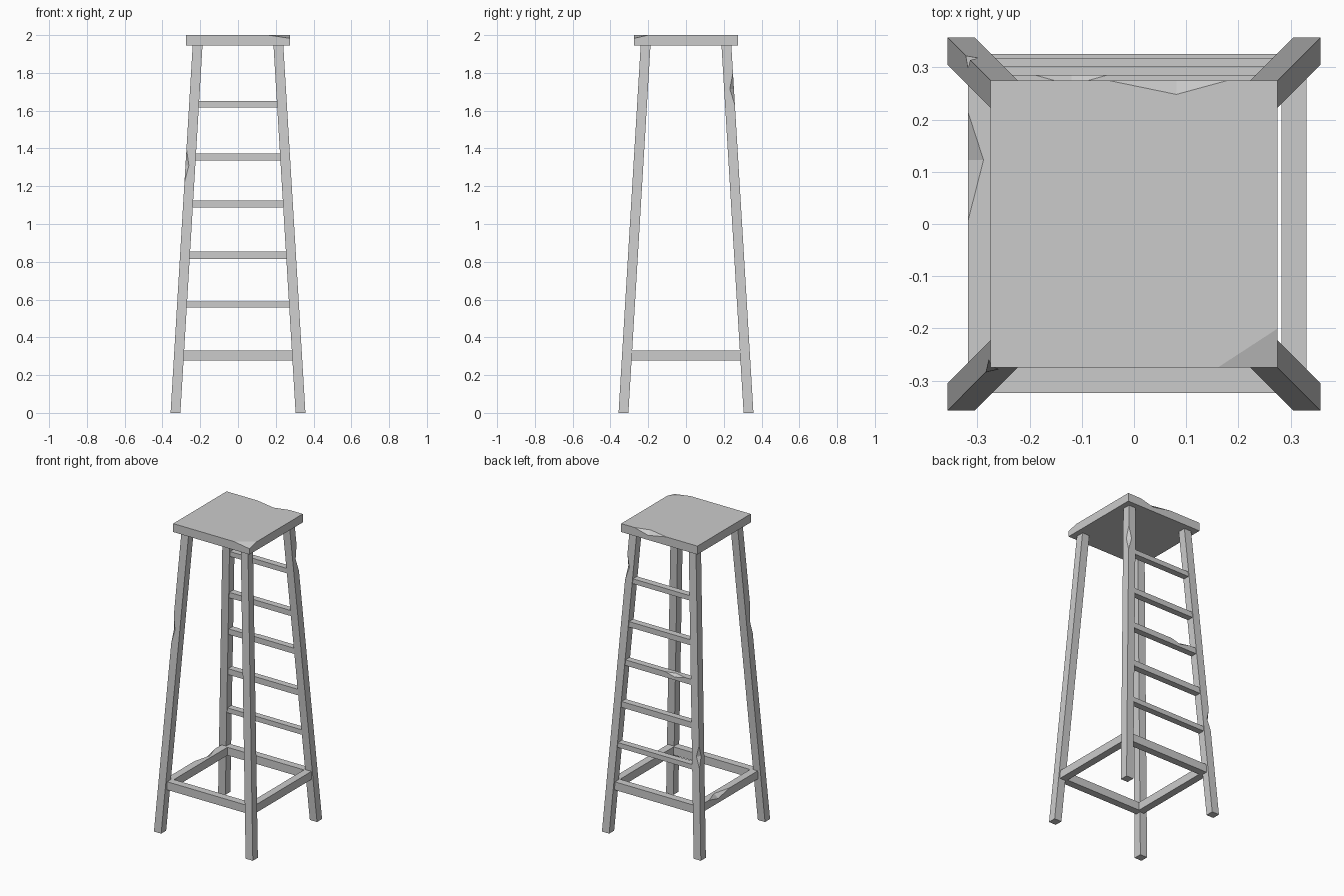
import bpy, bmesh
from mathutils import Vector

if "Cube" in bpy.data.objects:
    bpy.data.objects.remove(bpy.data.objects["Cube"])

SEAT_H, SEAT_Z = 0.275, 1.945


def finish(bm, name):
    bmesh.ops.recalc_face_normals(bm, faces=bm.faces)
    mesh = bpy.data.meshes.new(name)
    bm.to_mesh(mesh)
    bm.free()
    obj = bpy.data.objects.new(name, mesh)
    bpy.context.collection.objects.link(obj)
    return obj


def box(name, lo, hi):
    bm = bmesh.new()
    bmesh.ops.create_cube(bm, size=1)
    for v in bm.verts:
        v.co = [lo[i] if v.co[i] < 0 else hi[i] for i in range(3)]
    return finish(bm, name)


def outer(z):
    """Distance of a leg's outer face from the centre at height z."""
    return 0.357 - 0.0602 * z


def leg(name, sx, sy):
    """Square splayed leg with level ends."""
    bm = bmesh.new()
    bmesh.ops.create_cube(bm, size=1)
    for v in bm.verts:
        z = 1.95 if v.co.z > 0 else 0
        c = outer(z) - 0.026
        v.co = (sx * c + v.co.x * 0.052, sy * c + v.co.y * 0.052, z)
    return finish(bm, name)


def chip(obj, points):
    """Cut a worn nick: the hull of the points is removed from the part."""
    bm = bmesh.new()
    for p in points:
        bm.verts.new(p)
    bmesh.ops.convex_hull(bm, input=bm.verts)
    cutter = finish(bm, obj.name + "_chip_cutter")
    cutter.hide_render = True
    cutter.hide_set(True)
    cutter.display_type = 'WIRE'
    mod = obj.modifiers.new("chip", 'BOOLEAN')
    mod.operation = 'DIFFERENCE'
    mod.solver = 'EXACT'
    mod.object = cutter


def edge_chip(obj, a, b, t, in1, in2):
    """Diamond nick on the edge a-b, deepest at t, running in along both faces."""
    a, b, in1, in2 = Vector(a), Vector(b), Vector(in1), Vector(in2)
    m = a.lerp(b, t)
    chip(obj, [a, b, m + in1, m + in2, m - in1 - in2])


# Seat with a worn front corner and back edge
seat = box("seat", (-SEAT_H, -SEAT_H, SEAT_Z), (SEAT_H, SEAT_H, 2))
chip(seat, [(0.16, -0.275, 2), (0.275, -0.20, 2), (0.275, -0.275, 1.983), (0.31, -0.31, 2.04)])
edge_chip(seat, (-0.05, 0.275, 2), (0.18, 0.275, 2), 0.57, (0, -0.027, 0), (0, 0, -0.025))

# Four legs, three with a nick on the outer corner
nicks = {(-1, -1): (1.22, 1.40, 0.018), (1, 1): (1.63, 1.80, 0.022), (-1, 1): (0.58, 0.72, 0.02)}
for sy, side in ((-1, "front"), (1, "back")):
    for sx, hand in ((-1, "left"), (1, "right")):
        part = leg(f"{side}_{hand}_leg", sx, sy)
        if (sx, sy) in nicks:
            z0, z1, d = nicks[sx, sy]
            ends = [(sx * outer(z), sy * outer(z), z) for z in (z0, z1)]
            edge_chip(part, *ends, 0.5, (-sx * d, 0, 0), (0, -sy * d, 0))

# Lower stretcher ring
Z0, Z1, W = 0.278, 0.331, 0.048
box("front_stretcher", (-0.30, -0.323, Z0), (0.30, -0.323 + W, Z1))
box("back_stretcher", (-0.30, 0.325 - W, Z0), (0.30, 0.325, Z1))
box("right_stretcher", (0.33 - W, -0.30, Z0), (0.33, 0.30, Z1))
left = box("left_stretcher", (-0.318, -0.30, Z0), (-0.318 + W, 0.30, Z1))
edge_chip(left, (-0.318, 0.005, Z1), (-0.318, 0.215, Z1), 0.56, (0.03, 0, 0), (0, 0, -0.025))

# Ladder rungs at the back
rungs = [(0.557, 0.589), (0.816, 0.855), (1.088, 1.125), (1.337, 1.373), (1.618, 1.650)]
for i, (z0, z1) in enumerate(rungs):
    z = (z0 + z1) / 2
    x, y = outer(z) - 0.026, outer(z) - 0.005
    rung = box(f"ladder_rung_{i + 1}", (-x, y - 0.042, z0), (x, y, z1))
    if i == 2:
        edge_chip(rung, (-0.19, y, z1), (-0.05, y, z1), 0.5, (0, -0.02, 0), (0, 0, -0.018))
